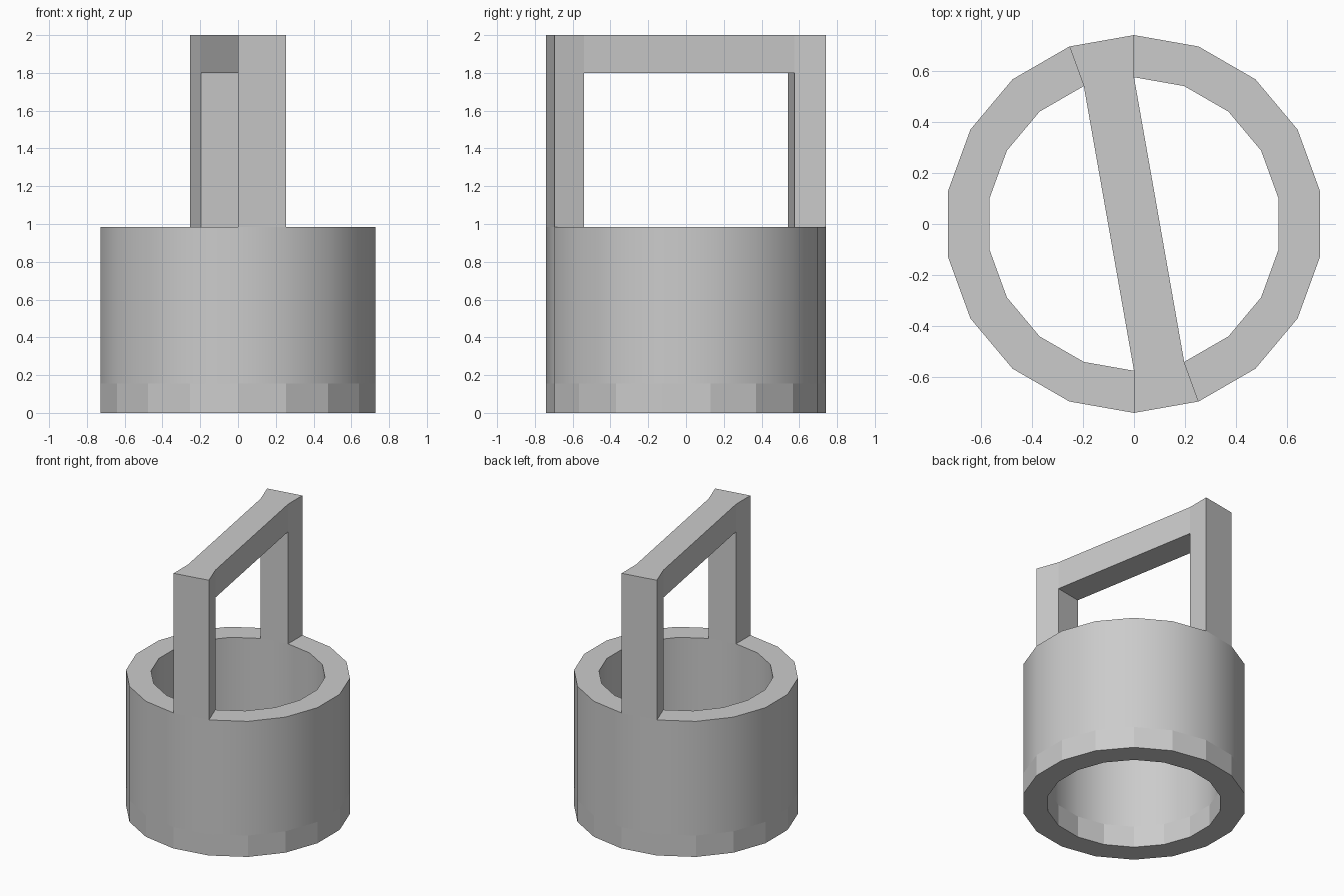
import bpy, bmesh, math

if "Cube" in bpy.data.objects:
    bpy.data.objects.remove(bpy.data.objects["Cube"])

N = 18                       # sides of the ring
R_OUT, R_IN = 0.74, 0.575
Z_BAND, Z_RIM, Z_BAR, Z_TOP = 0.155, 0.985, 1.8, 2.0
POSTS = (0, N // 2)          # ring segments that rise into handle posts

bm = bmesh.new()


def loop(radius, z):
    return [bm.verts.new((radius * math.cos(math.pi / 2 + 2 * math.pi * i / N),
                          radius * math.sin(math.pi / 2 + 2 * math.pi * i / N), z))
            for i in range(N)]


def face(*verts, smooth=False):
    bm.faces.new(verts).smooth = smooth


# Ring levels: base, top of faceted band, rim
zs = (0, Z_BAND, Z_RIM)
outer = [loop(R_OUT, z) for z in zs]
inner = [loop(R_IN, z) for z in zs]
for i in range(N):
    j = (i + 1) % N
    face(outer[0][i], inner[0][i], inner[0][j], outer[0][j])
    for k in (0, 1):         # faceted lower band, smooth upper wall
        face(outer[k][i], outer[k][j], outer[k + 1][j], outer[k + 1][i], smooth=k == 1)
        face(inner[k][j], inner[k][i], inner[k + 1][i], inner[k + 1][j], smooth=k == 1)
    if i not in POSTS:
        face(outer[2][i], outer[2][j], inner[2][j], inner[2][i])


# Handle posts, continuing the ring's segments upward
def post(i):
    j = i + 1
    base = [outer[2][i], outer[2][j], inner[2][j], inner[2][i]]
    mid, top = [[bm.verts.new((v.co.x, v.co.y, z)) for v in base] for z in (Z_BAR, Z_TOP)]
    for low, high in ((base, mid), (mid, top)):
        for a in range(4):
            b = (a + 1) % 4
            if a == 2 and low is mid:
                continue     # the bar joins here
            face(low[a], low[b], high[b], high[a])
    face(*top)
    return mid[2:], top[2:]


(m1, t1), (m2, t2) = [post(i) for i in POSTS]

# Slanted crossbar between the posts
face(t1[0], t1[1], t2[0], t2[1])
face(m1[0], m1[1], m2[0], m2[1])
face(m1[0], m2[1], t2[1], t1[0])
face(m1[1], m2[0], t2[0], t1[1])

bmesh.ops.recalc_face_normals(bm, faces=bm.faces)
# Keep corners of the smooth wall crisp
for e in bm.edges:
    e.smooth = len(e.link_faces) == 2 and e.calc_face_angle(0) < math.radians(35)
mesh = bpy.data.meshes.new("ring_with_handle")
bm.to_mesh(mesh)
bm.free()
obj = bpy.data.objects.new("ring_with_handle", mesh)
bpy.context.collection.objects.link(obj)
